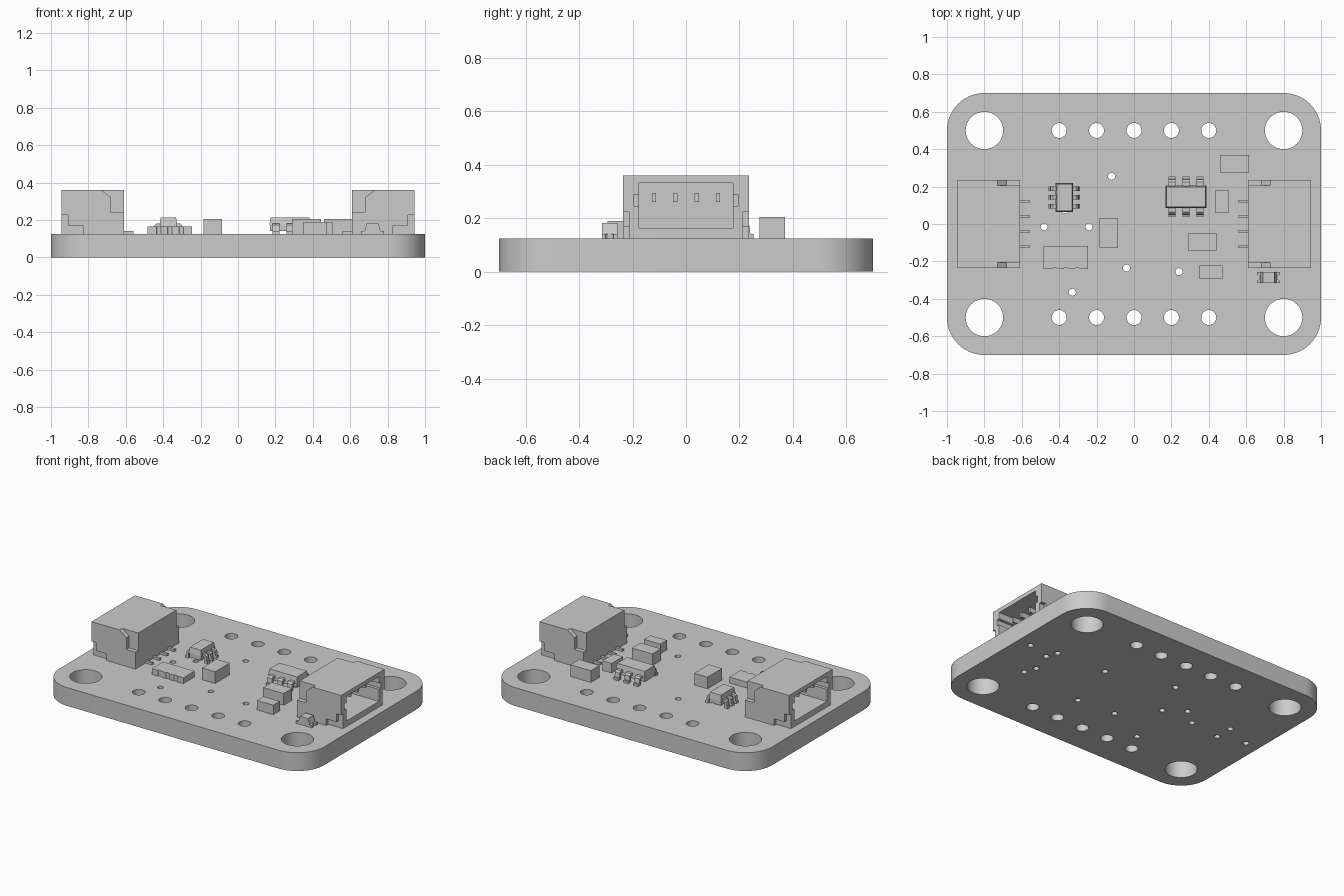
import bpy, bmesh, math
from mathutils import Matrix

cube = bpy.data.objects.get("Cube")
if cube:
    bpy.data.objects.remove(cube, do_unlink=True)

TOP = 0.125
grey = bpy.data.materials.new("plain_grey")
grey.use_nodes = True
colour = (0.6, 0.6, 0.6, 1)
grey.diffuse_color = colour
grey.node_tree.nodes["Principled BSDF"].inputs["Base Color"].default_value = colour


def finish(name, bm):
    bmesh.ops.recalc_face_normals(bm, faces=bm.faces)
    mesh = bpy.data.meshes.new(name)
    bm.to_mesh(mesh)
    bm.free()
    obj = bpy.data.objects.new(name, mesh)
    bpy.context.collection.objects.link(obj)
    mesh.materials.append(grey)
    return obj


def add_box(bm, x0, x1, y0, y1, z0, z1, taper=0):
    lo = [bm.verts.new((x, y, z0)) for x, y in ((x0, y0), (x1, y0), (x1, y1), (x0, y1))]
    hi = [bm.verts.new((x, y, z1)) for x, y in (
        (x0 + taper, y0 + taper), (x1 - taper, y0 + taper),
        (x1 - taper, y1 - taper), (x0 + taper, y1 - taper))]
    bm.faces.new(lo[::-1])
    bm.faces.new(hi)
    for i in range(4):
        j = (i + 1) % 4
        bm.faces.new((lo[i], lo[j], hi[j], hi[i]))


def add_prism(bm, profile, y0, y1):
    """Extrude an x-z outline along y."""
    a = [bm.verts.new((x, y0, z)) for x, z in profile]
    b = [bm.verts.new((x, y1, z)) for x, z in profile]
    bm.faces.new(a)
    bm.faces.new(b[::-1])
    for i in range(len(a)):
        j = (i + 1) % len(a)
        bm.faces.new((a[i], b[i], b[j], a[j]))


def cut(obj, cutter):
    cutter.hide_render = True
    mod = obj.modifiers.new("cut", "BOOLEAN")
    mod.operation, mod.solver, mod.object = "DIFFERENCE", "EXACT", cutter
    bpy.context.view_layer.update()
    bpy.context.view_layer.objects.active = obj
    bpy.ops.object.modifier_apply(modifier=mod.name)
    bpy.data.objects.remove(cutter, do_unlink=True)


# circuit board: rounded outline with holes, filled and extruded
curve = bpy.data.curves.new("circuit_board", "CURVE")
curve.dimensions, curve.fill_mode, curve.extrude = "2D", "BOTH", TOP / 2


def add_loop(points):
    spline = curve.splines.new("POLY")
    spline.points.add(len(points) - 1)
    for p, (x, y) in zip(spline.points, points):
        p.co = (x, y, 0, 1)
    spline.use_cyclic_u = True


def arc(x, y, r, start, end, n):
    return [(x + r * math.cos(math.radians(start + (end - start) * i / n)),
             y + r * math.sin(math.radians(start + (end - start) * i / n))) for i in range(n + 1)]


outline = []
for k, (sx, sy) in enumerate(((1, 1), (-1, 1), (-1, -1), (1, -1))):
    outline += arc(sx * 0.8, sy * 0.5, 0.2, 90 * k, 90 * k + 90, 14)
add_loop(outline)
for s in (-1, 1):
    for x in (-0.8, 0.8):
        add_loop(arc(x, s * 0.5, 0.1, 0, 360, 40)[:-1])
    for i in range(5):
        add_loop(arc(-0.4 + 0.2 * i, s * 0.5, 0.04, 0, 360, 28)[:-1])
vias = [(-0.12, 0.255), (-0.48, -0.015), (-0.24, -0.015), (-0.04, -0.235), (0.24, -0.255),
        (-0.33, -0.365), (-0.37, 0.075), (0.34, 0.125), (0.9, 0.075), (0.74, 0.035),
        (0.71, 0.11), (0.72, -0.2), (0.69, -0.12), (-0.71, 0.08), (-0.71, -0.045), (-0.9, 0.005)]
for x, y in vias:
    add_loop(arc(x, y, 0.019, 0, 360, 20)[:-1])
board = bpy.data.objects.new("circuit_board", curve)
bpy.context.collection.objects.link(board)
board.location.z = TOP / 2
bpy.ops.object.select_all(action="DESELECT")
board.select_set(True)
bpy.context.view_layer.objects.active = board
bpy.ops.object.convert(target="MESH")
board = bpy.context.view_layer.objects.active
bm = bmesh.new()
bm.from_mesh(board.data)
bmesh.ops.remove_doubles(bm, verts=bm.verts, dist=0.0001)
bmesh.ops.recalc_face_normals(bm, faces=bm.faces)
bm.to_mesh(board.data)
bm.free()
board.data.materials.clear()
board.data.materials.append(grey)
bpy.ops.object.shade_smooth_by_angle(angle=math.radians(30))


# plug sockets: shells open outwards, with stepped side cut-outs
def make_socket(side, turn):
    bm = bmesh.new()
    add_box(bm, 0.61, 0.943, -0.235, 0.235, TOP, 0.36)
    shell = finish(side + "_socket_shell", bm)
    bm = bmesh.new()
    add_box(bm, 0.66, 1, -0.175, 0.175, 0.163, 0.332)
    cut(shell, finish("cavity_cutter", bm))
    bm = bmesh.new()
    add_box(bm, 0.7, 1, -0.195, 0.195, 0.245, 0.288)
    cut(shell, finish("slot_cutter", bm))
    upper = [(0.58, 0.24), (0.68, 0.24), (0.68, 0.32), (0.73, 0.36), (0.73, 0.4), (0.58, 0.4)]
    lower = [(0.83, 0.1), (0.83, 0.17), (0.908, 0.17), (0.908, 0.226), (1, 0.226), (1, 0.1)]
    for s in (-1, 1):
        for profile, depth in ((upper, 0.205), (lower, 0.213)):
            bm = bmesh.new()
            add_prism(bm, profile, s * depth, s * 0.3)
            cut(shell, finish("side_cutter", bm))
    bm = bmesh.new()
    for i in range(4):
        y = -0.12 + 0.08 * i
        add_box(bm, 0.645, 0.88, y - 0.008, y + 0.008, 0.26, 0.295)
        add_box(bm, 0.56, 0.63, y - 0.009, y + 0.009, TOP, 0.14)
    pins = finish(side + "_socket_pins", bm)
    for obj in (shell, pins):
        obj.data.transform(Matrix.Rotation(turn, 4, "Z"))


make_socket("left", 0)
make_socket("right", math.pi)


# leaded chips: two-way tapered body and bent leads on two sides
def make_chip(name, x, y, length, width, pitch, reach, lead, turn):
    bm = bmesh.new()
    l, w = length / 2, width / 2
    add_box(bm, -l, l, -w, w, 0.172, 0.212, 0.006)
    add_box(bm, -l + 0.004, l - 0.004, -w + 0.004, w - 0.004, 0.142, 0.172)
    body = finish(name + "_body", bm)
    bm = bmesh.new()
    t = 0.016
    a, b = w - 0.01, reach
    m = w + (reach - w) * 0.5
    path = [(a, 0.182), (m - 0.004, 0.182), (m + 0.008, 0.172), (m + 0.012, TOP + t), (b, TOP + t),
            (b, TOP), (m - 0.004, TOP), (m - 0.008, 0.182 - t), (a, 0.182 - t)]
    for i in (-1, 0, 1):
        for s in (-1, 1):
            add_prism(bm, [(s * p, z) for p, z in path], i * pitch - lead / 2, i * pitch + lead / 2)
    bmesh.ops.rotate(bm, verts=bm.verts, matrix=Matrix.Rotation(math.pi / 2, 3, "Z"))
    leads = finish(name + "_leads", bm)
    for obj in (body, leads):
        obj.data.transform(Matrix.Translation((x, y, 0)) @ Matrix.Rotation(turn, 4, "Z"))


make_chip("large_chip", 0.278, 0.145, 0.22, 0.12, 0.075, 0.108, 0.036, 0)
make_chip("small_chip", -0.372, 0.142, 0.155, 0.094, 0.047, 0.084, 0.024, math.pi / 2)

# plain block components
blocks = {
    "middle_capacitor": (-0.185, -0.085, -0.125, 0.032, 0.205),
    "back_capacitor": (0.46, 0.615, 0.275, 0.37, 0.205),
    "side_resistor": (0.435, 0.505, 0.06, 0.182, 0.19),
    "front_capacitor": (0.29, 0.445, -0.143, -0.05, 0.205),
    "front_resistor": (0.35, 0.472, -0.293, -0.223, 0.19),
}
for name, (x0, x1, y0, y1, z) in blocks.items():
    bm = bmesh.new()
    add_box(bm, x0, x1, y0, y1, TOP, z)
    finish(name, bm)

# resistor network: block with scalloped long sides
bm = bmesh.new()
add_box(bm, -0.483, -0.245, -0.24, -0.118, TOP, 0.165)
network = finish("resistor_network", bm)
bm = bmesh.new()
for i in range(3):
    bmesh.ops.create_cone(bm, cap_ends=True, segments=16, radius1=0.013, radius2=0.013, depth=0.2,
                          matrix=Matrix.Translation((-0.424 + 0.06 * i, -0.245, TOP)))
cut(network, finish("scallop_cutter", bm))

# indicator lamp: notched base with a tapered lens
bm = bmesh.new()
add_box(bm, 0.658, 0.78, -0.315, -0.257, TOP, 0.142)
lamp = finish("lamp_base", bm)
bm = bmesh.new()
for x in (0.658, 0.78):
    bmesh.ops.create_cone(bm, cap_ends=True, segments=16, radius1=0.015, radius2=0.015, depth=0.2,
                          matrix=Matrix.Translation((x, -0.286, TOP)))
cut(lamp, finish("notch_cutter", bm))
bm = bmesh.new()
add_prism(bm, [(0.677, 0.142), (0.762, 0.142), (0.75, 0.182), (0.689, 0.182)], -0.315, -0.257)
finish("lamp_lens", bm)
